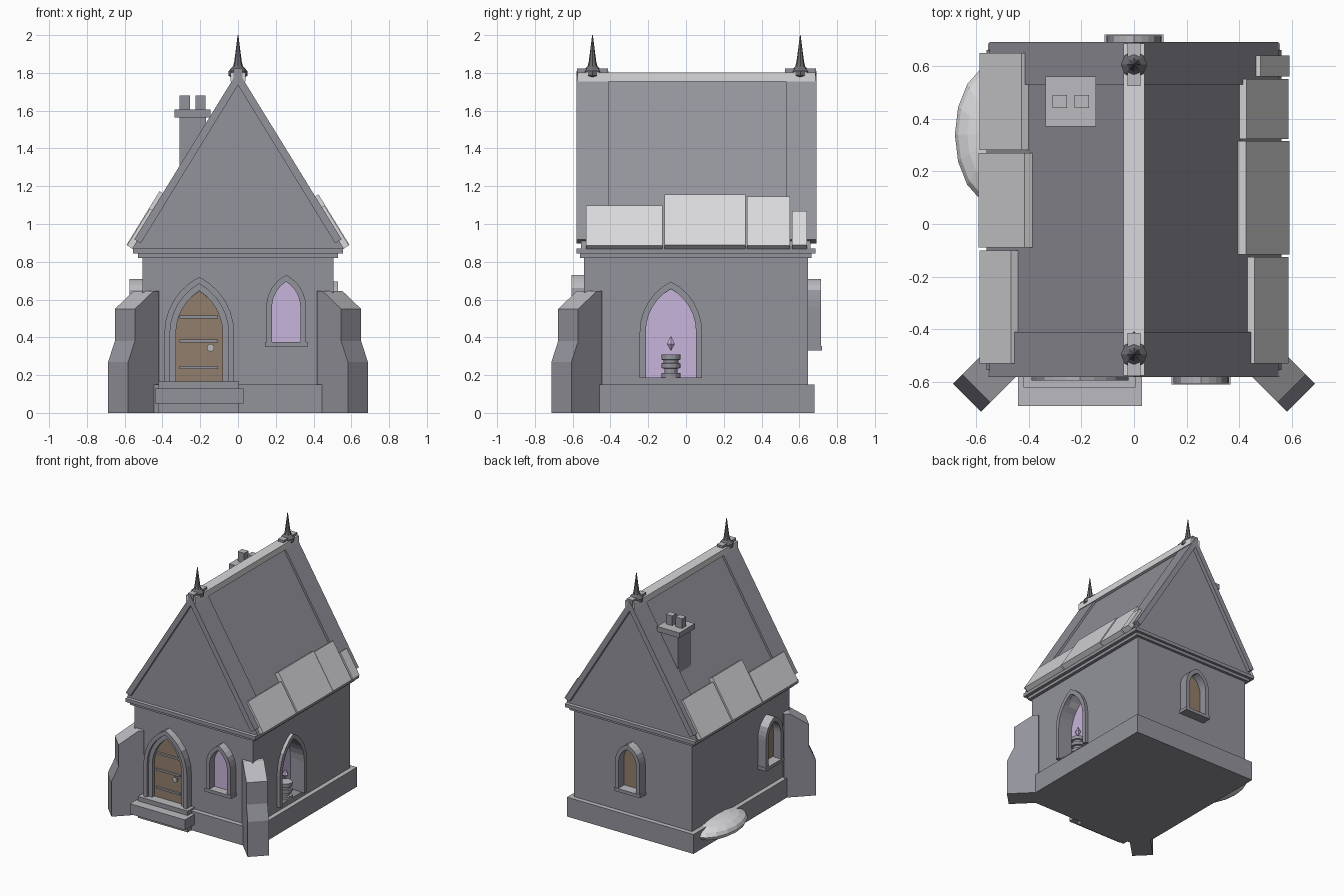
import bpy, bmesh
from math import radians, sin, cos, asin, pi
from mathutils import Matrix, Vector

cube = bpy.data.objects.get("Cube")
if cube:
    bpy.data.objects.remove(cube, do_unlink=True)


def material(name, r, g, b):
    m = bpy.data.materials.new(name)
    m.use_nodes = True
    m.diffuse_color = (r, g, b, 1)
    m.node_tree.nodes["Principled BSDF"].inputs["Base Color"].default_value = (r, g, b, 1)
    return m


STONE = material("grey stone", 0.29, 0.29, 0.33)
FROST = material("frosted stone", 0.5, 0.5, 0.53)
SNOW = material("pale snow", 0.69, 0.69, 0.71)
IRON = material("dark iron", 0.15, 0.15, 0.17)
WOOD = material("brown wood", 0.29, 0.21, 0.15)
GLASS = material("lilac glass", 0.58, 0.46, 0.71)
FRONT, RIGHT, BACK, LEFT = 0, 90, 180, -90


def finish(name, bm, mat):
    """Turn a bmesh into an object; ledges of stone parts are frosted."""
    bmesh.ops.recalc_face_normals(bm, faces=bm.faces)
    if mat == STONE:
        for f in bm.faces:
            f.normal_update()
            f.material_index = int(f.normal.z > 0.6)
    me = bpy.data.meshes.new(name)
    bm.to_mesh(me)
    bm.free()
    me.materials.append(mat)
    if mat == STONE:
        me.materials.append(FROST)
    ob = bpy.data.objects.new(name, me)
    bpy.context.collection.objects.link(ob)
    return ob


def prism(name, pts, w0, w1, mat, angle=FRONT, move=(0, 0, 0)):
    """Extrude an upright outline from w0 to w1 outward along a facing."""
    bm = bmesh.new()
    near = [bm.verts.new((u, -w0, v)) for u, v in pts]
    far = [bm.verts.new((u, -w1, v)) for u, v in pts]
    bm.faces.new(near)
    bm.faces.new(far[::-1])
    for i in range(len(pts)):
        j = (i + 1) % len(pts)
        bm.faces.new((near[i], near[j], far[j], far[i]))
    bm.transform(Matrix.Translation(move) @ Matrix.Rotation(radians(angle), 4, 'Z'))
    return finish(name, bm, mat)


def box(name, x0, x1, y0, y1, z0, z1, mat=STONE):
    return prism(name, [(x0, z0), (x1, z0), (x1, z1), (x0, z1)], -y0, -y1, mat)


def lathe(name, profile, sides, loc, mat):
    """Revolve (radius, height) points about an upright axis."""
    bm = bmesh.new()
    rings = []
    for r, z in profile:
        rings.append([bm.verts.new((r * cos(2 * pi * k / sides), r * sin(2 * pi * k / sides), z))
                      for k in range(sides)])
    for a, b in zip(rings, rings[1:]):
        for k in range(sides):
            n = (k + 1) % sides
            bm.faces.new((a[k], a[n], b[n], b[k]))
    bm.faces.new(rings[0][::-1])
    bm.faces.new(rings[-1])
    bm.transform(Matrix.Translation(loc))
    return finish(name, bm, mat)


def arch(c, half, z0, spring, top, steps=6):
    """Pointed arch outline, from bottom left over the tip to bottom right."""
    h = top - spring
    r = (h * h + half * half) / (2 * half)
    end = asin(h / r)
    side = [(half, z0)]
    for i in range(steps + 1):
        a = end * i / steps
        side.append((max(half - r * (1 - cos(a)), 0), spring + r * sin(a)))
    return [(c - x, z) for x, z in side] + [(c + x, z) for x, z in side[-2::-1]]


def arch_frame(name, c, half, width, z0, spring, top, w0, w1, angle):
    outer = arch(c, half, z0, spring, top)
    inner = arch(c, half - width, z0, spring, top - width * 1.2)
    prism(name, outer + inner[::-1], w0, w1, STONE, angle)


def window(name, c, wall, out, angle, mat, drop=0.0):
    arch_frame(name + "_frame", c, 0.105, 0.03, 0.37 - drop, 0.56, 0.73 - drop, wall - 0.02, out, angle)
    prism(name + "_pane", arch(c, 0.08, 0.36, 0.56, 0.70 - drop), wall - 0.01, wall + 0.006, mat, angle)
    prism(name + "_sill", [(c - 0.112, 0.35 - drop), (c + 0.112, 0.35 - drop),
                           (c + 0.112, 0.375 - drop), (c - 0.112, 0.375 - drop)],
          wall - 0.02, out + 0.005, STONE, angle)


# Walls with the shrine niche cut into the left side
box("plinth", -0.54, 0.54, -0.575, 0.68, 0, 0.15)
walls = box("walls", -0.505, 0.505, -0.54, 0.645, 0.1, 0.84)
cutter = prism("niche_cutter", arch(-0.08, 0.137, 0.187, 0.43, 0.655), 0.40, 0.6, STONE, RIGHT)
cutter.hide_render = True
cutter.hide_set(True)
cut = walls.modifiers.new("niche", 'BOOLEAN')
cut.operation = 'DIFFERENCE'
cut.solver = 'EXACT'
cut.object = cutter
box("cornice_lower", -0.53, 0.53, -0.56, 0.665, 0.82, 0.845)
box("cornice_upper", -0.555, 0.555, -0.58, 0.685, 0.843, 0.87)

# Niche frame, backing and lantern
arch_frame("niche_frame", -0.08, 0.165, 0.032, 0.185, 0.43, 0.695, 0.49, 0.53, RIGHT)
prism("niche_backing", arch(-0.08, 0.137, 0.187, 0.43, 0.655), 0.39, 0.408, GLASS, RIGHT)
lathe("lantern", [(0.05, 0.187), (0.05, 0.21), (0.035, 0.212), (0.035, 0.235), (0.05, 0.237), (0.05, 0.262),
                  (0.04, 0.264), (0.04, 0.28), (0.05, 0.282), (0.05, 0.31)], 12, (0.46, -0.08, 0), STONE)
lathe("lantern_gem", [(0.002, 0.33), (0.024, 0.365), (0.002, 0.405)], 6, (0.46, -0.08, 0), GLASS)

# Windows
window("front_window", 0.255, 0.54, 0.605, FRONT, GLASS)
window("back_window", 0, 0.645, 0.715, BACK, WOOD, 0.02)
window("side_window", 0.26, 0.505, 0.575, LEFT, WOOD, 0.02)

# Door, its straps, handle and steps
DOOR = -0.205
arch_frame("door_frame_outer", DOOR, 0.185, 0.03, 0.15, 0.42, 0.72, 0.52, 0.595, FRONT)
arch_frame("door_frame_inner", DOOR, 0.157, 0.033, 0.15, 0.42, 0.686, 0.52, 0.575, FRONT)
prism("door", arch(DOOR, 0.126, 0.15, 0.42, 0.645), 0.53, 0.55, WOOD)
for z in (0.24, 0.38, 0.508):
    box("door_strap", DOOR - 0.105, DOOR + 0.1, -0.558, -0.545, z - 0.008, z + 0.008)
handle = lathe("door_handle", [(0.02, 0), (0.02, 0.02)], 10, (0, 0, 0), STONE)
handle.rotation_euler.x = pi / 2
handle.location = (-0.145, -0.545, 0.345)
box("upper_step", -0.42, 0.005, -0.62, -0.53, 0.0, 0.165)
box("lower_step", -0.44, 0.03, -0.69, -0.53, 0.05, 0.13)

# Diagonal buttresses at the two front corners
for side, sx in (("left", 1), ("right", -1)):
    prism(side + "_buttress", [(-0.075, 0), (0.075, 0), (0.075, 0.1), (-0.075, 0.1)],
          0, 0.2, STONE, 45 * sx, (sx * 0.493, -0.518, 0))
    prism(side + "_buttress_shaft",
          [(-0.03, 0), (0.2, 0), (0.2, 0.27), (0.15, 0.38), (0.15, 0.55), (0.01, 0.645), (-0.03, 0.645)],
          -0.075, 0.075, STONE, -45 if sx > 0 else 225, (sx * 0.493, -0.518, 0))

# Roof body, raised verges, ridge
SLOPE, APEX = 1.625, 1.78
NORMAL = Vector((SLOPE, 1)).normalized()


def on_roof(x, lift=0.0):
    return Vector((x, APEX - SLOPE * x)) + NORMAL * lift


prism("roof", [(-0.56, 0.87), (0.56, 0.87), (0, APEX)], 0.555, -0.66, STONE)
for end, y0, y1 in (("front", -0.58, -0.41), ("back", 0.53, 0.69)):
    outer = [on_roof(0.535, 0.016), (0, APEX + 0.03)]
    inner = [(0, APEX - 0.045), on_roof(0.535, -0.024)]
    for side, s in (("left", 1), ("right", -1)):
        prism(f"{end}_{side}_verge", [(s * p[0], p[1]) for p in outer + inner], -y0, -y1, STONE)
box("ridge", -0.04, 0.04, -0.575, 0.685, 1.755, 1.803, SNOW)

# Ridge end caps and spiked finials
for end, y in (("front", -0.495), ("back", 0.605)):
    box(end + "_ridge_cap", -0.025, 0.025, y - 0.082, y + 0.082, 1.775, 1.822, STONE)
    lathe(end + "_finial", [(0.03, 1.77), (0.05, 1.785), (0.05, 1.81), (0.026, 1.835), (0.02, 1.86),
                            (0.012, 1.92), (0.002, 2.0)], 8, (0, y, 0), IRON)

# Snow slabs along the eaves: start, end and upper edge
SLABS = {1: [(-0.53, -0.125, 0.43), (-0.115, 0.315, 0.395), (0.322, 0.55, 0.40), (0.56, 0.64, 0.45)],
         -1: [(-0.53, -0.1, 0.44), (-0.09, 0.27, 0.385), (0.28, 0.65, 0.40)]}
for s, rows in SLABS.items():
    for i, (y0, y1, x) in enumerate(rows):
        lift = 0.032 + 0.004 * (i % 2)
        pts = [on_roof(0.56, lift), on_roof(x, lift), on_roof(x, -0.01), on_roof(0.56, -0.01)]
        prism("snow_slab", [(s * p[0], p[1]) for p in pts], -y0, -y1, SNOW)

# Chimney
box("chimney_shaft", -0.31, -0.17, 0.39, 0.54, 1.2, 1.57)
box("chimney_cap", -0.335, -0.145, 0.37, 0.56, 1.565, 1.605)
for x in (-0.282, -0.198):
    box("chimney_pot", x - 0.027, x + 0.027, 0.44, 0.49, 1.6, 1.68)

# Snow drift against the right wall
bm = bmesh.new()
bmesh.ops.create_uvsphere(bm, u_segments=16, v_segments=8, radius=1)
bm.transform(Matrix.Translation((-0.52, 0.34, 0.1)) @ Matrix.Diagonal((0.16, 0.27, 0.07, 1)))
finish("snow_drift", bm, SNOW)
